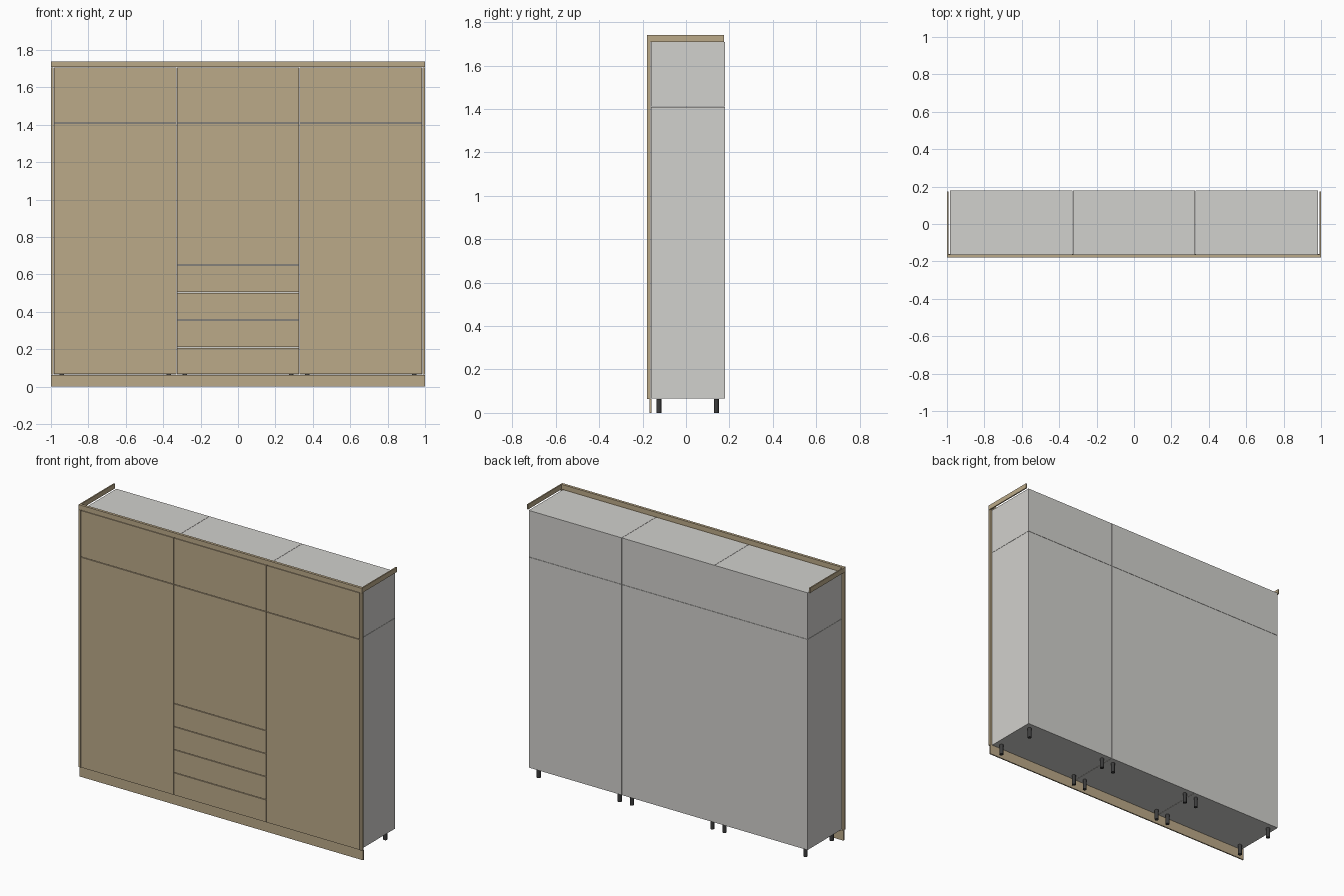
import bpy, bmesh
from mathutils import Matrix

if "Cube" in bpy.data.objects:
    bpy.data.objects.remove(bpy.data.objects["Cube"])


def material(name, rgb):
    m = bpy.data.materials.new(name)
    m.diffuse_color = (*rgb, 1.0)
    m.use_nodes = True
    m.node_tree.nodes["Principled BSDF"].inputs["Base Color"].default_value = m.diffuse_color
    return m


WOOD = material("tan wood", (0.50, 0.40, 0.25))
GREY = material("light grey board", (0.64, 0.635, 0.61))
DARK = material("dark plastic", (0.045, 0.045, 0.045))


def finish(name, bm, mat):
    me = bpy.data.meshes.new(name)
    bm.to_mesh(me)
    bm.free()
    ob = bpy.data.objects.new(name, me)
    me.materials.append(mat)
    bpy.context.collection.objects.link(ob)
    return ob


def box(name, x, y, z, mat):
    """Box from (min, max) pairs on each axis."""
    bm = bmesh.new()
    size = Matrix.Diagonal((x[1] - x[0], y[1] - y[0], z[1] - z[0], 1))
    mid = Matrix.Translation((sum(x) / 2, sum(y) / 2, sum(z) / 2))
    bmesh.ops.create_cube(bm, size=1, matrix=mid @ size)
    return finish(name, bm, mat)


W, INNER, SPLIT = 1.0, 0.985, 0.327      # half widths: overall, carcass, middle bay
BASE, SHELF, TOP, CAP = 0.065, 1.41, 1.708, 1.74
FRONT, FACE, BACK = -0.18, -0.163, 0.18  # door front, door back, carcass back
GAP = 0.002                              # half of the gap between neighbours

bays = {"left": (-INNER, -SPLIT), "middle": (-SPLIT, SPLIT), "right": (SPLIT, INNER)}
levels = {"lower": (BASE, SHELF), "upper": (SHELF, TOP)}
drawer_lines = [BASE, 0.21, 0.357, 0.504, 0.651]


def shrink(span, g=GAP):
    return span[0] + g, span[1] - g


for bay, xs in bays.items():
    for level, zs in levels.items():
        # Cabinet boxes, separated by hairline gaps
        box(f"{bay}_{level}_carcass", shrink(xs, 0.0008), (FACE + 0.001, BACK),
            shrink(zs, 0.0008), GREY)
        # Doors; the middle lower one stops above the drawers
        if bay == "middle" and level == "lower":
            zs = (drawer_lines[-1], SHELF)
        box(f"{bay}_{level}_door", shrink(xs), (FRONT, FACE), shrink(zs), WOOD)

# Drawer fronts
for i, zs in enumerate(zip(drawer_lines, drawer_lines[1:])):
    box(f"drawer_front_{i + 1}", shrink(bays["middle"]), (FRONT, FACE), shrink(zs), WOOD)

# Plinth and top fascia
box("plinth", (-W, W), (-0.168, -0.16), (0, BASE - 0.001), WOOD)
box("top_fascia", (-W, W), (FRONT, FACE), (TOP + 0.001, CAP), WOOD)

# Side filler strips and top side trims
for side, s in (("left", -1), ("right", 1)):
    box(f"{side}_filler", sorted((s * (INNER + 0.001), s * W)), (FRONT, FACE),
        (BASE, TOP), WOOD)
    box(f"{side}_top_trim", sorted((s * 0.992, s * W)), (FACE, 0.175),
        (TOP + 0.001, CAP), WOOD)

# Feet: four under each bay
for bay, xs in bays.items():
    bm = bmesh.new()
    for x in shrink(xs, 0.043):
        for y in (-0.125, 0.14):
            bmesh.ops.create_cone(bm, cap_ends=True, segments=12, radius1=0.012,
                                  radius2=0.012, depth=BASE,
                                  matrix=Matrix.Translation((x, y, BASE / 2)))
    finish(f"{bay}_feet", bm, DARK)
